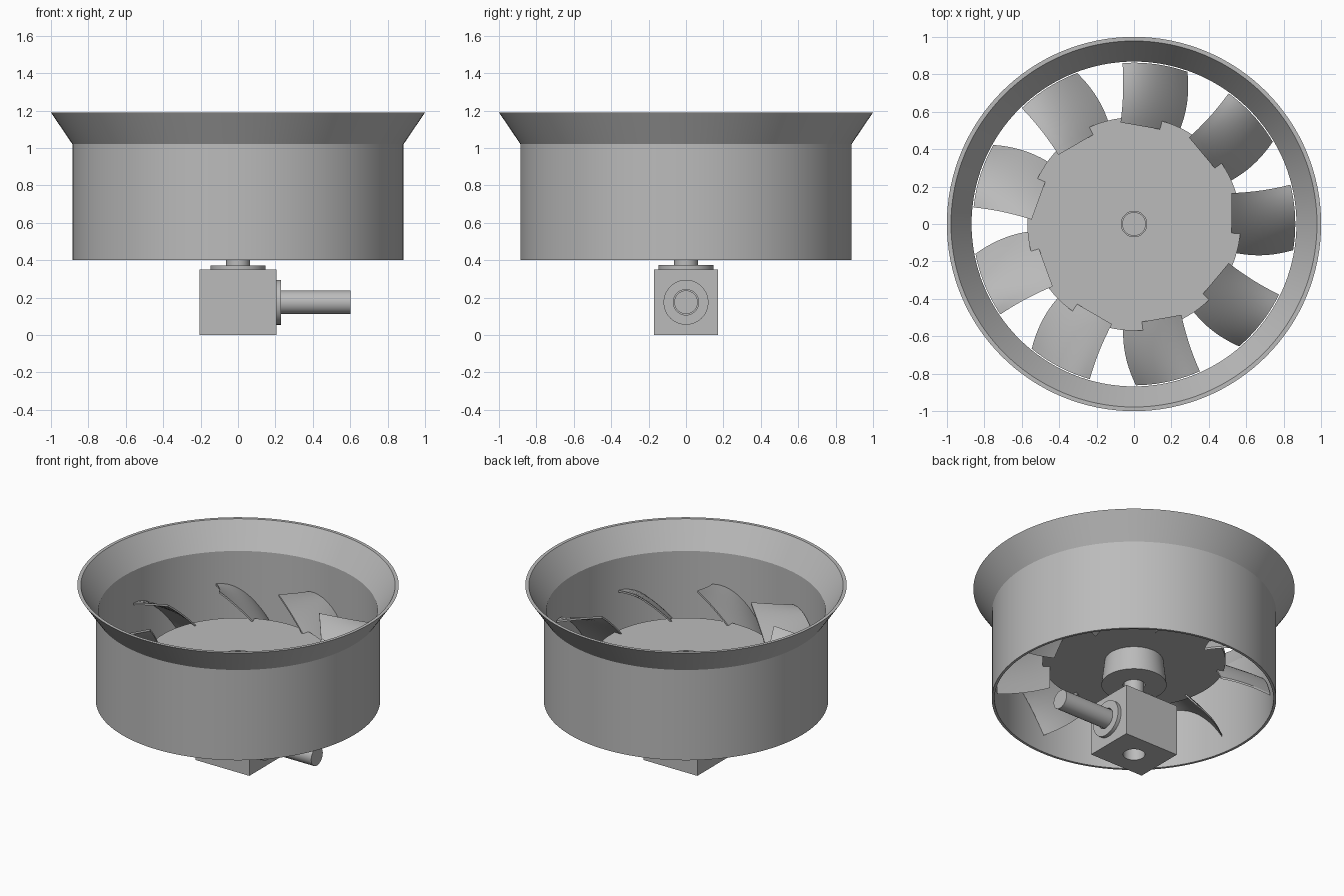
import bpy, bmesh
from math import radians, sqrt, pi
from mathutils import Matrix, Vector

cube = bpy.data.objects.get("Cube")
if cube:
    bpy.data.objects.remove(cube, do_unlink=True)

GREY = (0.5, 0.5, 0.5, 1.0)
metal = bpy.data.materials.new("plain grey metal")
metal.use_nodes = True
metal.diffuse_color = GREY
metal.node_tree.nodes["Principled BSDF"].inputs["Base Color"].default_value = GREY


def finish(name, bm, smooth=True):
    bmesh.ops.recalc_face_normals(bm, faces=bm.faces)
    mesh = bpy.data.meshes.new(name)
    bm.to_mesh(mesh)
    bm.free()
    mesh.materials.append(metal)
    obj = bpy.data.objects.new(name, mesh)
    bpy.context.collection.objects.link(obj)
    if smooth:
        bpy.ops.object.select_all(action='DESELECT')
        obj.select_set(True)
        bpy.context.view_layer.objects.active = obj
        bpy.ops.object.shade_smooth_by_angle(angle=radians(25))
    return obj


def lathe(name, profile, steps=96, matrix=Matrix()):
    """Spin a closed (radius, height) profile about the z axis."""
    bm = bmesh.new()
    verts = [bm.verts.new((r, 0, z)) for r, z in profile]
    edges = [bm.edges.new((a, b)) for a, b in zip(verts, verts[1:] + verts[:1])]
    bmesh.ops.spin(bm, geom=verts + edges, cent=(0, 0, 0), axis=(0, 0, 1),
                   angle=2 * pi, steps=steps, use_merge=True)
    bmesh.ops.remove_doubles(bm, verts=bm.verts, dist=1e-5)
    bm.transform(matrix)
    return finish(name, bm)


def rod(name, radius, low, high, matrix=Matrix()):
    return lathe(name, [(0, low), (radius, low), (radius, high), (0, high)], 48, matrix)


# Duct with flared intake
lathe("duct", [(0.868, 0.40), (0.885, 0.40), (0.885, 1.02), (1.0, 1.19),
               (0.978, 1.19), (0.868, 1.02)], 128)

# Rotor disc with tapered collar underneath and a low ring on top
lathe("rotor_hub", [(0.068, 0.50), (0.203, 0.50), (0.183, 0.67), (0.57, 0.67),
                    (0.57, 0.70), (0.088, 0.70), (0.088, 0.705), (0.068, 0.705)])


def bow(a, b, bulge, t):
    return a + (b - a) * t + 4 * bulge * t * (1 - t)


# Twisted, cambered blades
def blade(name, angle, n=10, thickness=0.014):
    bm = bmesh.new()
    grid = []
    for i in range(n + 1):
        u = i / n
        y_low, y_high = bow(-0.15, -0.14, -0.022, u), bow(0.165, 0.21, -0.008, u)
        z_low, z_high = bow(0.58, 0.53, 0, u), bow(0.90, 0.803, 0, u)
        row = []
        for j in range(n + 1):
            v = j / n
            y = y_low + (y_high - y_low) * v
            x = 0.522 + (sqrt(0.862 ** 2 - y * y) - 0.522) * u
            z = bow(z_low, z_high, 0.02 + 0.055 * u, v)
            row.append(Vector((x, y, z)))
        grid.append(row)
    drop = Vector((0, 0, thickness))
    top = [[bm.verts.new(p) for p in row] for row in grid]
    low = [[bm.verts.new(p - drop) for p in row] for row in grid]
    for i in range(n):
        for j in range(n):
            for g in (top, low):
                bm.faces.new((g[i][j], g[i + 1][j], g[i + 1][j + 1], g[i][j + 1]))
        for e in (0, n):
            bm.faces.new((top[i][e], top[i + 1][e], low[i + 1][e], low[i][e]))
            bm.faces.new((top[e][i], top[e][i + 1], low[e][i + 1], low[e][i]))
    bm.transform(Matrix.Rotation(angle, 4, 'Z'))
    finish(name, bm)


for k in range(9):
    blade(f"blade_{k + 1}", radians(40 * k))

# Gearbox housing with a round opening underneath
bm = bmesh.new()
bmesh.ops.create_cube(bm, size=1, matrix=Matrix.Translation((0, 0, 0.175))
                      @ Matrix.Diagonal((0.41, 0.34, 0.35, 1)))
gearbox = finish("gearbox", bm, smooth=False)
cutter = rod("gearbox_hole_cutter", 0.068, -0.1, 0.3)
cutter.hide_render = True
cutter.hide_viewport = True
cutter.display_type = 'WIRE'
cut = gearbox.modifiers.new("opening", 'BOOLEAN')
cut.operation = 'DIFFERENCE'
cut.solver = 'EXACT'
cut.object = cutter

# Flanges and shafts, upright and sideways
sideways = Matrix.Translation((0, 0, 0.175)) @ Matrix.Rotation(radians(90), 4, 'Y')
lathe("upper_flange", [(0.068, 0.35), (0.147, 0.35), (0.147, 0.373), (0.068, 0.373)], 64)
lathe("side_flange", [(0.068, 0.205), (0.12, 0.205), (0.12, 0.23), (0.068, 0.23)], 64, sideways)
rod("rotor_shaft", 0.063, 0.26, 0.70)
rod("drive_shaft", 0.063, 0.0, 0.60, sideways)
